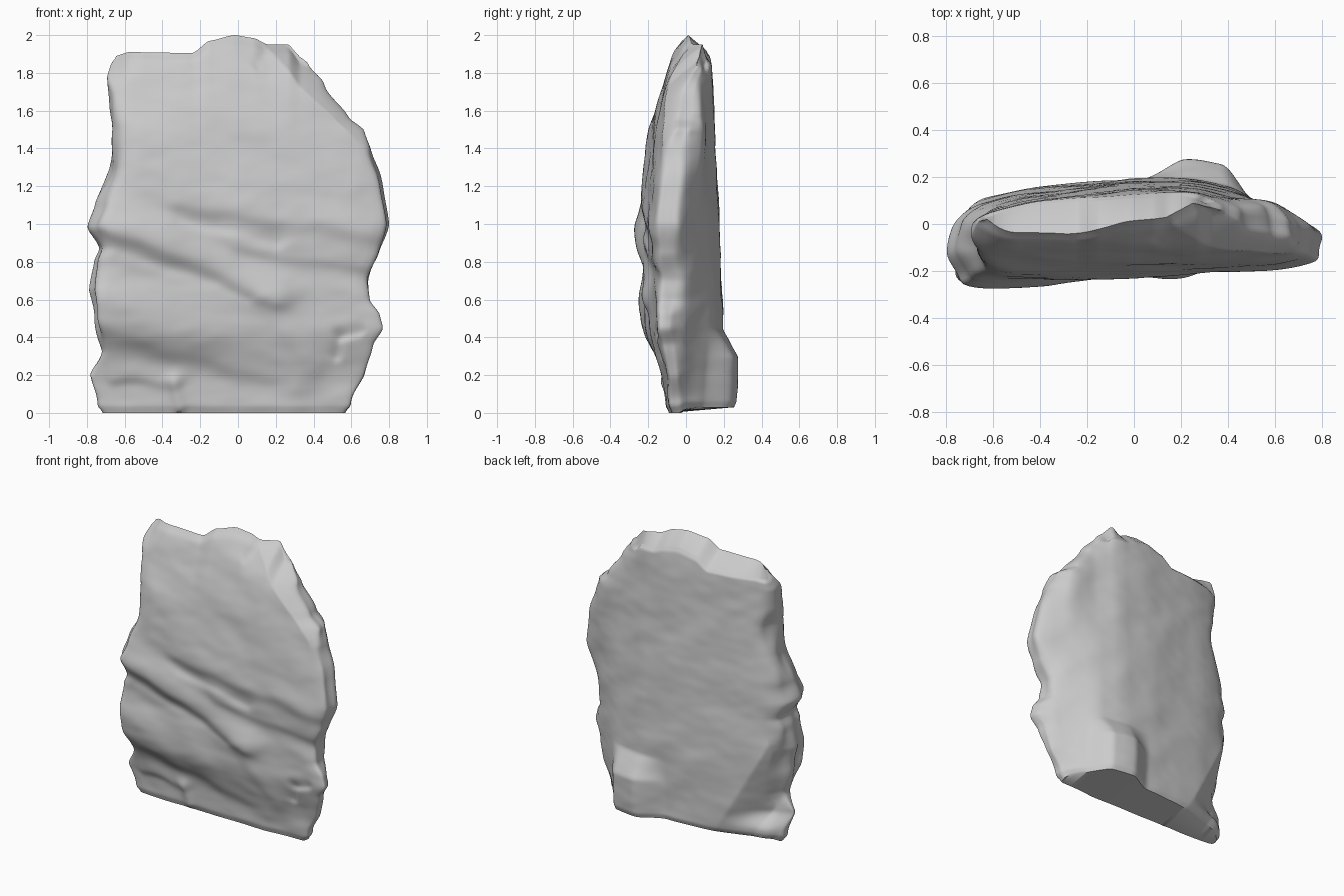
import bpy, bmesh, math
from mathutils import Vector, noise

if "Cube" in bpy.data.objects:
    bpy.data.objects.remove(bpy.data.objects["Cube"])

# Outline and depth profiles: (position, value)
LEFT = [(0, -.73), (.04, -.75), (.2, -.785), (.33, -.71), (.5, -.755), (.65, -.79), (.8, -.75), (.87, -.725),
        (.98, -.78), (1.1, -.73), (1.3, -.67), (1.5, -.645), (1.65, -.665), (1.8, -.69), (1.92, -.66)]
RIGHT = [(0, .59), (.05, .62), (.2, .69), (.36, .71), (.45, .77), (.52, .755), (.6, .70), (.7, .69), (.85, .75),
         (1.0, .79), (1.2, .765), (1.4, .72), (1.5, .68), (1.57, .59), (1.75, .46), (1.86, .38), (1.92, .33)]
TOP = [(-.66, 1.89), (-.58, 1.91), (-.24, 1.905), (-.15, 1.97), (-.02, 2.0), (.08, 1.985), (.16, 1.95), (.27, 1.95), (.33, 1.9)]
FRONT = [(0, -.095), (.2, -.10), (.3, -.14), (.43, -.205), (.6, -.23), (.75, -.215), (.98, -.235), (1.15, -.225),
         (1.5, -.195), (1.65, -.15), (1.8, -.095), (1.9, -.04), (2.0, .02)]
BACK = [(0, .18), (.5, .195), (1.0, .175), (1.5, .15), (1.8, .135), (2.0, .12)]
BACK_X = [(-.8, -.14), (-.7, -.09), (-.45, -.04), (0, 0), (.25, 0), (.45, -.045), (.6, -.11), (.8, -.2)]
TOP_FRONT = [(-.68, .09), (-.55, 0), (-.25, 0), (0, .06), (.15, .07), (.4, .08)]

# Diagonal ledges on the front: x0, z0, x1, z1, width, height
LEDGES = [(-.75, 1.02, .2, .62, .10, .032), (-.3, 1.13, .75, .98, .10, .020), (0, .9, .7, .8, .08, .018),
          (-.75, .5, .3, .18, .12, .025), (.15, .6, .4, .25, .09, .010), (-.5, 1.32, .6, 1.2, .1, .008),
          (-.65, .2, -.34, .17, .06, .016), (-.34, .17, -.31, .03, .035, .014),
          (-.6, .85, .05, .62, .05, -.008), (-.3, 1.03, .2, .92, .05, -.012),
          (.52, .28, .54, .38, .03, -.012), (.54, .38, .64, .42, .03, -.012), (.1, 1.8, .14, 1.87, .025, -.008)]


def smooth(a, b, v):
    s = min(1, max(0, (v - a) / (b - a)))
    return s * s * (3 - 2 * s)


def curve(points, v, ease=.5):
    if v <= points[0][0]:
        return points[0][1]
    for (a, p), (b, q) in zip(points, points[1:]):
        if v <= b:
            s = (v - a) / (b - a)
            return p + (q - p) * ((1 - ease) * s + ease * smooth(0, 1, s))
    return points[-1][1]


def soft(points, v, d=.05):
    # blurred straight profile, without stair steps
    return sum(curve(points, v + k * d / 2, 0) for k in (-2, -1, 0, 1, 2)) / 5


def ledge(x, z):
    # wander the ledge lines a little
    z += .04 * noise.noise(Vector((x * 4, 2.3, z * 3)))
    total = 0
    for x0, z0, x1, z1, w, h in LEDGES:
        dx, dz = x1 - x0, z1 - z0
        n = dx * dx + dz * dz
        s = min(1, max(0, ((x - x0) * dx + (z - z0) * dz) / n))
        ox, oz = x - x0 - s * dx, z - z0 - s * dz
        # gentle slope above, steeper undercut below
        ww = w * (1 + .35 * math.tanh(2 * oz / w))
        total += h * math.exp(-(ox * ox + oz * oz) / (ww * ww))
    return total


def front_y(x, z):
    mid = smooth(.2, .6, z) * (1 - smooth(1.5, 1.9, z))
    y = soft(FRONT, z) + .06 * (x + .4) * mid - ledge(x, z)
    y += (soft(TOP_FRONT, x) - .03) * smooth(1.7, 1.93, z)
    # chamfer of the upper right shoulder
    d = (x - .2) * .69 + (z - 1.86) * .72
    return y + .7 * max(0, d) * smooth(1.3, 1.55, z)


def back_y(x, z):
    y = soft(BACK, z) + soft(BACK_X, x)
    # slanting right flank, deeper near the ground
    y += smooth(.4, .65, x) * (.06 * smooth(.9, 1.5, z) - .05 * (1 - smooth(.4, .9, z)))
    # heel at lower right of the back
    y += .09 * smooth(.02, .23, x) * (1 - smooth(.37, .5, x)) * min(1, max(0, (.44 - z) / .15))
    # slanting cut at the lower left, above a small foot
    d = max(0, -x - .32 - .55 * z)
    y -= min(.12, .5 * d) * (.35 + .65 * smooth(.06, .2, z))
    return y


# Square parameter loop, rounded into a blunt slab section
NW, NS, ROWS, P = 100, 20, 130, 7
loop = [(-1 + 2 * i / NW, -1) for i in range(NW)]
loop += [(1, -1 + 2 * i / NS) for i in range(NS)]
loop += [(1 - 2 * i / NW, 1) for i in range(NW)]
loop += [(-1, 1 - 2 * i / NS) for i in range(NS)]

bm = bmesh.new()
rings = []
for r in range(ROWS + 1):
    t = r / ROWS
    zn = 1.92 * t
    l, rt = curve(LEFT, zn), curve(RIGHT, zn)
    edge = .012 * (1 - smooth(0, .02, t)) + .015 * smooth(.975, 1, t)
    ring = []
    for a, b in loop:
        k = (abs(a) ** P + abs(b) ** P) ** (-1 / P)
        a, b = a * k, b * k
        x = (l + rt) / 2 + a * (rt - l) / 2
        z = zn + (curve(TOP, x) - 1.92) * t ** 6
        g = back_y(x, zn)
        f = min(front_y(x, zn), g - .05)
        y = (f + g) / 2 + b * ((g - f) / 2 - edge)
        # top face falls away to the back, underside lifts slightly
        z -= .08 * max(0, (b + .5) / 1.5) * t ** 14
        z += .03 * max(0, b) * (1 - t) ** 12
        # layered broken sides and stone grain
        n1 = noise.noise(Vector((x * 2, y * 9, z * 4)))
        n2 = noise.noise(Vector((x * 4 + 7, y * 3, z * 5 + x * 2)))
        n3 = noise.noise(Vector((x * 9, y * 9 + 3, z * 16)))
        x += abs(a) ** 8 * (.045 * n1 * (1 - t ** 10) - edge * a - .02 * a * smooth(.2, 1, b))
        y += .010 * n2 + .002 * n3
        ring.append(bm.verts.new((x, y, z)))
    rings.append(ring)

# Skin between rings
N = len(loop)
for lo, hi in zip(rings, rings[1:]):
    for i in range(N):
        j = (i + 1) % N
        bm.faces.new((lo[i], lo[j], hi[j], hi[i]))


# Cap both ends with strips running front to back
def cap(ring):
    def partner(i):
        return ring[2 * NW + NS - i]
    for i in range(NW):
        bm.faces.new((ring[i], ring[i + 1], partner(i + 1), partner(i)))
    bm.faces.new([ring[i] for i in range(NW, NW + NS + 1)])
    bm.faces.new([ring[i % N] for i in range(2 * NW + NS, N + 1)])


cap(rings[0])
cap(rings[-1])
bmesh.ops.recalc_face_normals(bm, faces=bm.faces[:])

mesh = bpy.data.meshes.new("rock_slab")
bm.to_mesh(mesh)
bm.free()
slab = bpy.data.objects.new("rock_slab", mesh)
bpy.context.collection.objects.link(slab)
bpy.context.view_layer.objects.active = slab
slab.select_set(True)
bpy.ops.object.shade_smooth_by_angle(angle=math.radians(60))
